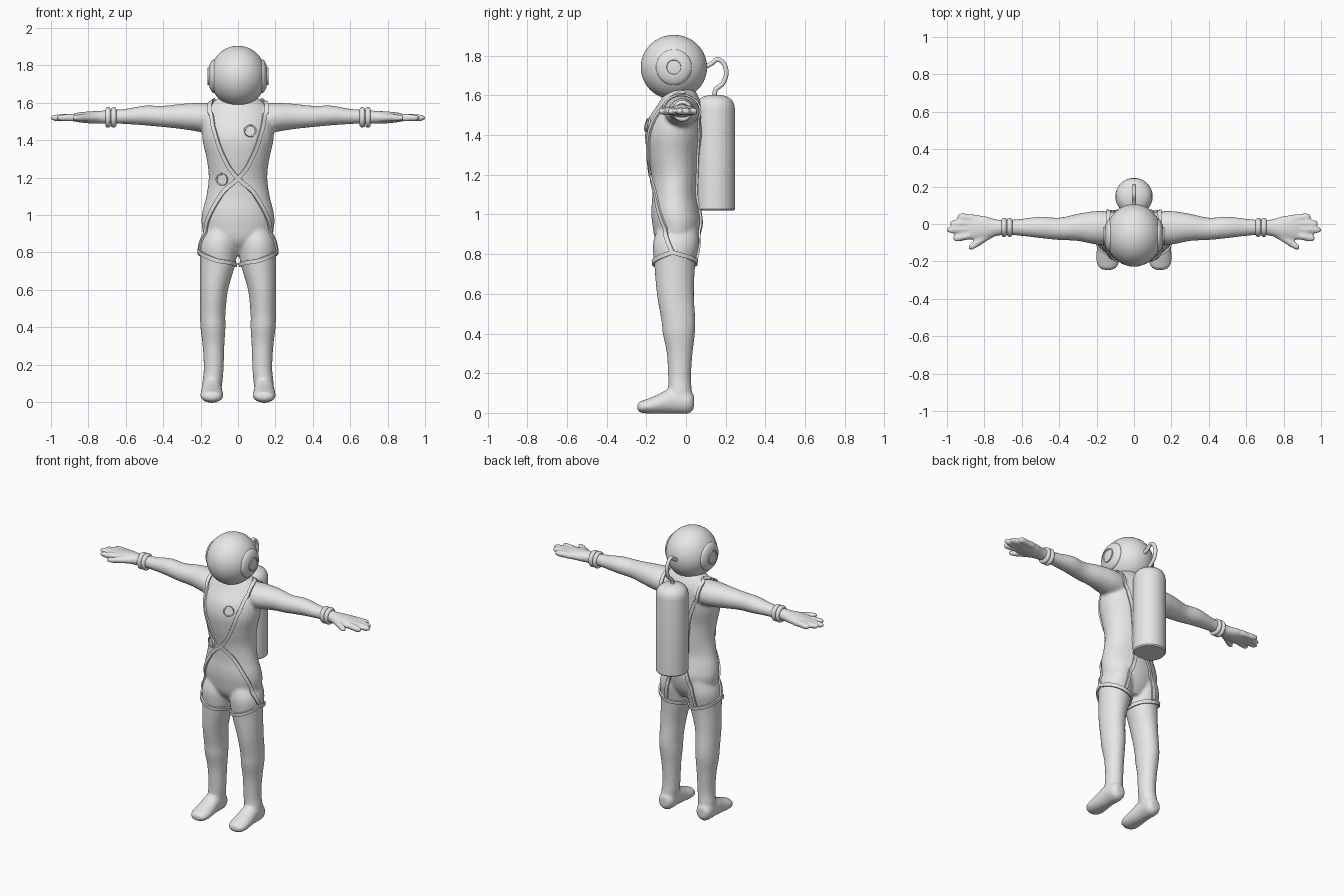
import bpy, bmesh, math
from mathutils import Vector, Matrix
from mathutils.bvhtree import BVHTree

cube = bpy.data.objects.get("Cube")
if cube:
    bpy.data.objects.remove(cube)

grey = bpy.data.materials.new("light_grey")
grey.use_nodes = True
grey.diffuse_color = (0.8, 0.8, 0.8, 1)
grey.node_tree.nodes["Principled BSDF"].inputs["Base Color"].default_value = (0.8, 0.8, 0.8, 1)


def finish(name, bm):
    """Turn a bmesh into a smooth shaded object."""
    bmesh.ops.recalc_face_normals(bm, faces=bm.faces)
    me = bpy.data.meshes.new(name)
    bm.to_mesh(me)
    bm.free()
    me.materials.append(grey)
    ob = bpy.data.objects.new(name, me)
    bpy.context.collection.objects.link(ob)
    bpy.ops.object.select_all(action='DESELECT')
    ob.select_set(True)
    bpy.context.view_layer.objects.active = ob
    bpy.ops.object.shade_smooth_by_angle(angle=math.radians(40))
    return ob


def spline(rows, steps=5):
    """Catmull-Rom interpolation of rows of numbers."""
    p = [Vector(r) for r in rows]
    p = [2 * p[0] - p[1]] + p + [2 * p[-1] - p[-2]]
    out = []
    for a, b, c, d in zip(p, p[1:], p[2:], p[3:]):
        for i in range(steps):
            t = i / steps
            out.append(0.5 * (2 * b + (c - a) * t + (2 * a - 5 * b + 4 * c - d) * t * t
                              + (3 * b - a - 3 * c + d) * t ** 3))
    return out + [p[-2]]


def loft(bm, rings, n=20, closed=False):
    """Skin elliptical rings given as (centre, axis_u, axis_v)."""
    loops = []
    for c, u, v in rings:
        angles = [math.tau * (i + 0.5) / n for i in range(n)]
        loops.append([bm.verts.new(c + u * math.cos(a) + v * math.sin(a)) for a in angles])
    pairs = list(zip(loops, loops[1:])) + ([(loops[-1], loops[0])] if closed else [])
    for a, b in pairs:
        for i in range(n):
            j = (i + 1) % n
            bm.faces.new((a[i], a[j], b[j], b[i]))
    if not closed:
        bm.faces.new(loops[0])
        bm.faces.new(loops[-1])


X, Y, Z = Vector((1, 0, 0)), Vector((0, 1, 0)), Vector((0, 0, 1))


def upright(bm, rows, side=1):
    """Loft from rows of (x, z, half width, front y, back y)."""
    loft(bm, [(Vector((side * x, (f + b) / 2, z)), X * w, Y * (b - f) / 2)
              for x, z, w, f, b in spline(rows)], 28)


# Suited body: overlapping lofts fused into one skin
bm = bmesh.new()
upright(bm, [(0, .79, .08, -.09, .02), (0, .86, .17, -.15, .06), (0, .95, .195, -.17, .08),
             (0, 1.02, .19, -.175, .07), (0, 1.1, .17, -.17, .055), (0, 1.2, .157, -.175, .06),
             (0, 1.3, .168, -.195, .065), (0, 1.4, .19, -.207, .08), (0, 1.48, .19, -.19, .085),
             (0, 1.55, .175, -.145, .08), (0, 1.6, .14, -.115, .06), (0, 1.65, .07, -.09, .03)])
for s in (1, -1):
    upright(bm, [(.09, .94, .08, -.14, .06), (.103, .85, .1, -.167, .065), (.107, .75, .096, -.16, .047),
                 (.128, .6, .075, -.147, .04), (.135, .47, .068, -.125, .047), (.134, .4, .067, -.117, .045),
                 (.131, .3, .058, -.097, .033), (.13, .18, .053, -.09, .025), (.137, .1, .053, -.09, .03),
                 (.14, .04, .045, -.08, .025)], s)
    foot = [(.04, .055, .03, .035), (.01, .056, .052, .06), (-.07, .062, .055, .066), (-.14, .045, .06, .049),
            (-.2, .033, .061, .036), (-.235, .03, .045, .026), (-.246, .03, .02, .01)]
    loft(bm, [(Vector((s * .14, y, z)), X * w, Z * h) for y, z, w, h in spline(foot)])
    arm = [(.1, 1.515, .08, -.02, .085), (.2, 1.522, .078, -.02, .09), (.3, 1.527, .068, -.018, .073),
           (.4, 1.527, .057, -.026, .06), (.5, 1.532, .053, -.018, .058), (.6, 1.527, .041, -.018, .046),
           (.68, 1.525, .037, -.018, .04), (.74, 1.522, .035, -.02, .046), (.8, 1.522, .032, -.02, .064),
           (.86, 1.522, .025, -.02, .064), (.885, 1.522, .017, -.02, .055)]
    loft(bm, [(Vector((s * x, y, z)), Y * w, Z * h) for x, z, h, y, w in spline(arm)])
    digits = [((.83, .028), (.945, .042)), ((.83, .002), (.985, .004)), ((.83, -.026), (1.003, -.032)),
              ((.83, -.054), (.968, -.08)), ((.75, -.045), (.885, -.132))]
    for a, b in digits:
        a, b = Vector((s * a[0], a[1], 1.52)), Vector((s * b[0], b[1], 1.52))
        across = (b - a).cross(Z).normalized()
        loft(bm, [(a.lerp(b, t), across * r, Z * r) for t, r in
                  ((0, .022), (.4, .02), (.65, .02), (.88, .018), (.97, .012), (1, .006))], 12)
body = finish("suit_body", bm)
rem = body.modifiers.new("fuse", 'REMESH')
rem.mode, rem.voxel_size, rem.use_smooth_shade = 'VOXEL', .009, True
smooth = body.modifiers.new("soften", 'SMOOTH')
smooth.factor, smooth.iterations = .5, 5
deps = bpy.context.evaluated_depsgraph_get()
skin = BVHTree.FromObject(body, deps)


# Harness webbing laid on the body
def strap(name, points, half=.011, lift=.005, closed=False):
    path = spline(points + points[:1] if closed else points, 9)
    if closed:
        path.pop()
    hits = []
    for p in path:
        co, normal, *_ = skin.find_nearest(p)
        hits.append((co, normal))
    count, rings = len(hits), []
    for i, (co, normal) in enumerate(hits):
        k, m = ((i + 1) % count, i - 1) if closed else (min(i + 1, count - 1), max(i - 1, 0))
        tangent = hits[k][0] - hits[m][0]
        side = tangent.cross(normal).normalized()
        rings.append((co + normal * lift, side * half * 1.41, normal * .007))
    bm = bmesh.new()
    loft(bm, rings, 4, closed)
    finish(name, bm)


for s, label in ((1, "left"), (-1, "right")):
    def flip(pts):
        return [(s * x, y, z) for x, y, z in pts]
    strap(label + "_chest_strap", flip([(.14, .0, 1.63), (.152, -.1, 1.58), (.14, -.2, 1.45),
                                        (.1, -.22, 1.33), (.05, -.22, 1.24), (0, -.22, 1.19)]), lift=.009)
    strap(label + "_hip_strap", flip([(0, -.22, 1.19), (.09, -.18, 1.12), (.165, -.14, .99),
                                      (.2, -.1, .88), (.21, -.07, .81)]))
    strap(label + "_back_strap", flip([(.14, .0, 1.63), (.13, .09, 1.5), (.07, .1, 1.3), (.05, .09, 1.05),
                                       (.08, .1, .92), (.11, .07, .77)]))
    strap(label + "_thigh_loop", flip([(.22, -.07, .81), (.18, -.15, .78), (.11, -.18, .755), (.04, -.14, .745),
                                       (.015, -.06, .735), (.04, .03, .745), (.11, .07, .755), (.18, .03, .78)]),
          lift=.007, closed=True)


# Round badges with a raised rim
def badge(name, co, normal, r):
    bm = bmesh.new()
    profile = ((r, -.006), (r, .006), (r * .8, .006), (r * .76, .002), (.001, .002))
    loft(bm, [(Z * h, X * q, Y * q) for q, h in profile], 24)
    bm.transform(Matrix.Translation(co) @ normal.to_track_quat('Z', 'Y').to_matrix().to_4x4())
    finish(name, bm)


for name, x, z in (("chest_badge", .065, 1.45), ("waist_buckle", -.085, 1.19)):
    co, normal, *_ = skin.ray_cast(Vector((x, -1, z)), Y)
    badge(name, co + normal * .004, normal, .034)


# Helmet with domed ear cups
def ball(name, centre, size):
    bm = bmesh.new()
    bmesh.ops.create_uvsphere(bm, u_segments=48, v_segments=28, radius=1)
    bm.transform(Matrix.Translation(centre) @ Matrix.Diagonal((*size, 1)))
    finish(name, bm)


ball("helmet", (0, -.061, 1.742), (.152, .167, .163))
for s, label in ((1, "left"), (-1, "right")):
    ball(label + "_ear_cup", (s * .128, -.061, 1.742), (.032, .09, .09))
    badge(label + "_ear_disc", Vector((s * .156, -.061, 1.742)), X * s, .046)
    # Wrist cuffs: two rings side by side
    bm = bmesh.new()
    for x in (.665, .695):
        rings = []
        for i in range(32):
            a = math.tau * i / 32
            out = Y * math.cos(a) + Z * math.sin(a)
            centre = Vector((s * x, -.018 + .037 * math.cos(a), 1.522 + .041 * math.sin(a)))
            rings.append((centre, X * .015, out * .014))
        loft(bm, rings, 12, True)
    finish(label + "_wrist_cuff", bm)

# Air tank
bm = bmesh.new()
tank = [(.001, 1.02), (.094, 1.02), (.1, 1.027), (.1, 1.53), (.096, 1.555), (.084, 1.578),
        (.063, 1.593), (.035, 1.601), (.001, 1.604)]
loft(bm, [(Vector((0, .147, z)), X * r, Y * r) for r, z in tank], 40)
finish("air_tank", bm)

# Breathing hose from helmet to tank
bm = bmesh.new()
path = spline([(0, .09, 1.742), (0, .125, 1.758), (0, .16, 1.782), (0, .192, 1.757), (0, .203, 1.71),
               (0, .185, 1.66), (0, .15, 1.63), (0, .142, 1.59)])
rings = []
for i, p in enumerate(path):
    tangent = path[min(i + 1, len(path) - 1)] - path[max(i - 1, 0)]
    rings.append((p, X * .012, tangent.cross(X).normalized() * .012))
loft(bm, rings, 12)
finish("breathing_hose", bm)
